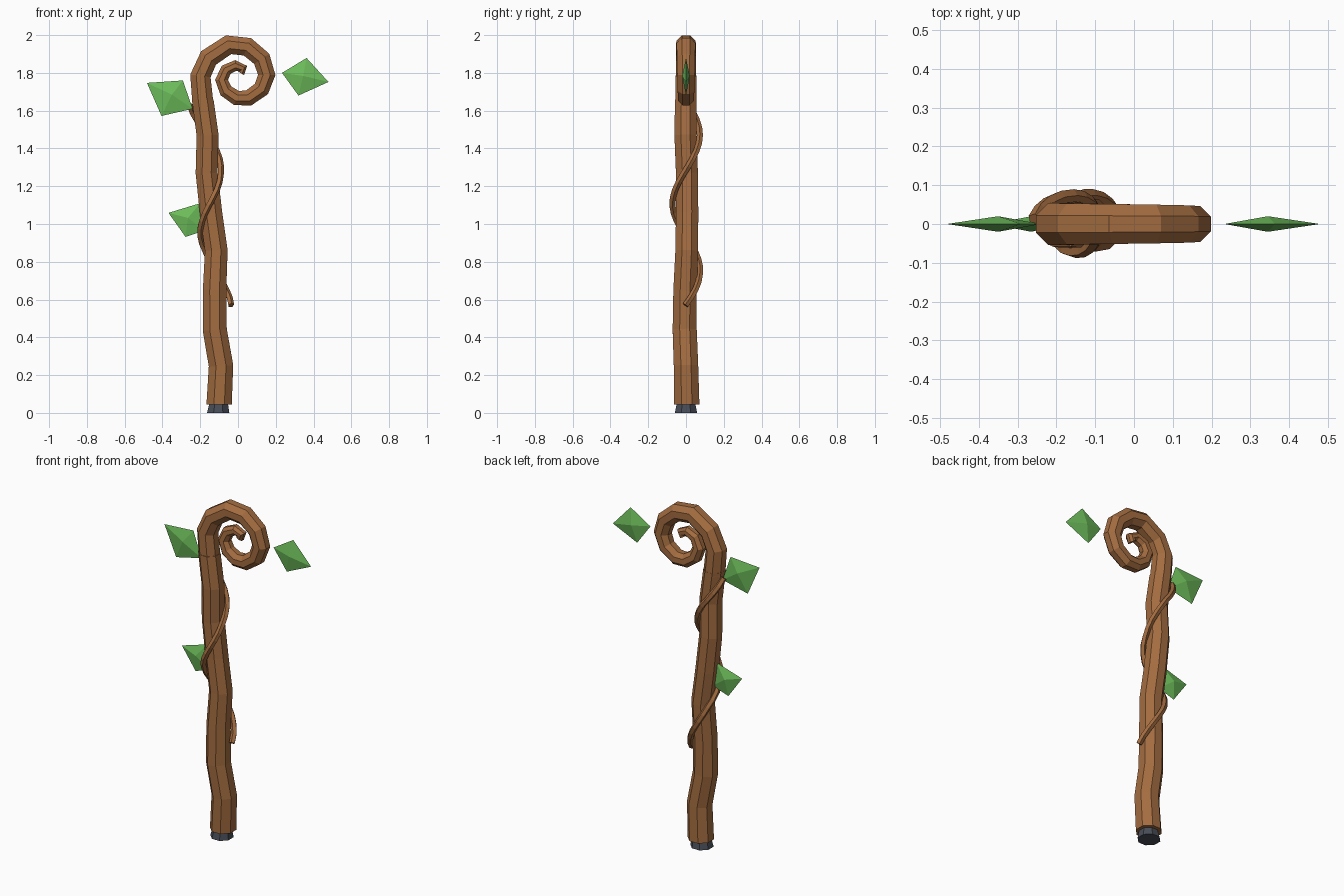
import bpy, bmesh, math
from mathutils import Vector

if "Cube" in bpy.data.objects:
    bpy.data.objects.remove(bpy.data.objects["Cube"])


def material(name, rgb):
    m = bpy.data.materials.new(name)
    m.diffuse_color = (*rgb, 1)
    m.use_nodes = True
    m.node_tree.nodes["Principled BSDF"].inputs["Base Color"].default_value = m.diffuse_color
    return m


WOOD = material("brown wood", (0.37, 0.152, 0.052))
LEAF = material("leaf green", (0.155, 0.51, 0.105))
METAL = material("dark metal", (0.065, 0.075, 0.095))


def finish(name, bm, mat):
    bmesh.ops.recalc_face_normals(bm, faces=bm.faces)
    me = bpy.data.meshes.new(name)
    bm.to_mesh(me)
    bm.free()
    me.materials.append(mat)
    ob = bpy.data.objects.new(name, me)
    bpy.context.collection.objects.link(ob)
    return ob


def tube(name, path, sides, mat, turn=0.0, flat_ends=False):
    """Faceted tube through (x, y, z, radius) points."""
    bm = bmesh.new()
    pts = [Vector(p[:3]) for p in path]
    rings = []
    for i, p in enumerate(pts):
        t = (pts[min(i + 1, len(pts) - 1)] - pts[max(i - 1, 0)]).normalized()
        if flat_ends and i in (0, len(pts) - 1):
            t = Vector((0, 0, 1))
        b = Vector((0, 1, 0))
        b = (b - t * b.dot(t)).normalized()
        n = b.cross(t)
        ring = []
        for k in range(sides):
            a = turn + math.tau * k / sides
            ring.append(bm.verts.new(p + path[i][3] * (n * math.cos(a) + b * math.sin(a))))
        rings.append(ring)
    for r0, r1 in zip(rings, rings[1:]):
        for k in range(sides):
            j = (k + 1) % sides
            bm.faces.new((r0[k], r0[j], r1[j], r1[k]))
    bm.faces.new(rings[0])
    bm.faces.new(rings[-1])
    return finish(name, bm, mat)


# Gently bent shaft
SHAFT = [(-0.10, 0.004, 0.045, 0.0725), (-0.09, 0.0, 0.25, 0.070),
         (-0.123, -0.007, 0.44, 0.069), (-0.124, -0.005, 0.65, 0.067),
         (-0.115, 0.004, 0.86, 0.065), (-0.143, 0.006, 1.06, 0.064),
         (-0.166, 0.005, 1.27, 0.063), (-0.161, -0.003, 1.47, 0.063),
         (-0.187, -0.001, 1.66, 0.062)]
tube("shaft", SHAFT, 8, WOOD, math.pi / 8, True)

# Metal foot, flaring downward
tube("foot_cap", [(-0.105, 0, 0, 0.064), (-0.102, 0, 0.05, 0.053)], 8, METAL, math.pi / 8, True)

# Spiral crook: x, z centreline with tapering radius
SPIRAL = [(-0.186, 1.64), (-0.199, 1.784), (-0.156, 1.879), (-0.05, 1.949), (0.05, 1.938),
          (0.126, 1.874), (0.152, 1.789), (0.124, 1.715), (0.056, 1.667), (-0.008, 1.667),
          (-0.064, 1.705), (-0.087, 1.763), (-0.063, 1.816), (-0.013, 1.839),
          (0.027, 1.823), (0.013, 1.80)]
crook = []
for i, (x, z) in enumerate(SPIRAL):
    crook.append((x, 0, z, 0.060 - 0.0012 * i - 0.00008 * i * i))
tube("crook", crook, 8, WOOD, math.pi / 8)


# Vine winding around the shaft
def shaft_centre(z):
    for p, q in zip(SHAFT, SHAFT[1:]):
        if z <= q[2]:
            f = (z - p[2]) / (q[2] - p[2])
            return p[0] + f * (q[0] - p[0]), p[1] + f * (q[1] - p[1])
    return SHAFT[-1][:2]


vine = []
STEPS = 26
for i in range(STEPS + 1):
    z = 0.57 + 1.06 * i / STEPS
    a = math.radians(500) * (z - 0.57)
    cx, cy = shaft_centre(z)
    r = 0.087 - 0.012 * min(1, i / 4)
    vine.append((cx + r * math.cos(a), cy * 0.5 + r * math.sin(a), z, 0.017))
tube("vine", vine, 5, WOOD)


# Leaves: four-cornered outlines with a raised centre on both sides
def leaf(name, outline, centre):
    bm = bmesh.new()
    rim = [bm.verts.new((x, 0, z)) for x, z in outline]
    for y in (-0.02, 0.02):
        peak = bm.verts.new((centre[0], y, centre[1]))
        for k in range(4):
            bm.faces.new((rim[k], rim[(k + 1) % 4], peak))
    return finish(name, bm, LEAF)


leaf("upper_leaf", [(-0.482, 1.747), (-0.292, 1.76), (-0.24, 1.61), (-0.405, 1.572)], (-0.35, 1.685))
leaf("lower_leaf", [(-0.368, 1.059), (-0.20, 1.11), (-0.175, 0.965), (-0.278, 0.932)], (-0.265, 1.032))
leaf("crook_leaf", [(0.233, 1.80), (0.363, 1.879), (0.479, 1.752), (0.32, 1.68)], (0.345, 1.784))
